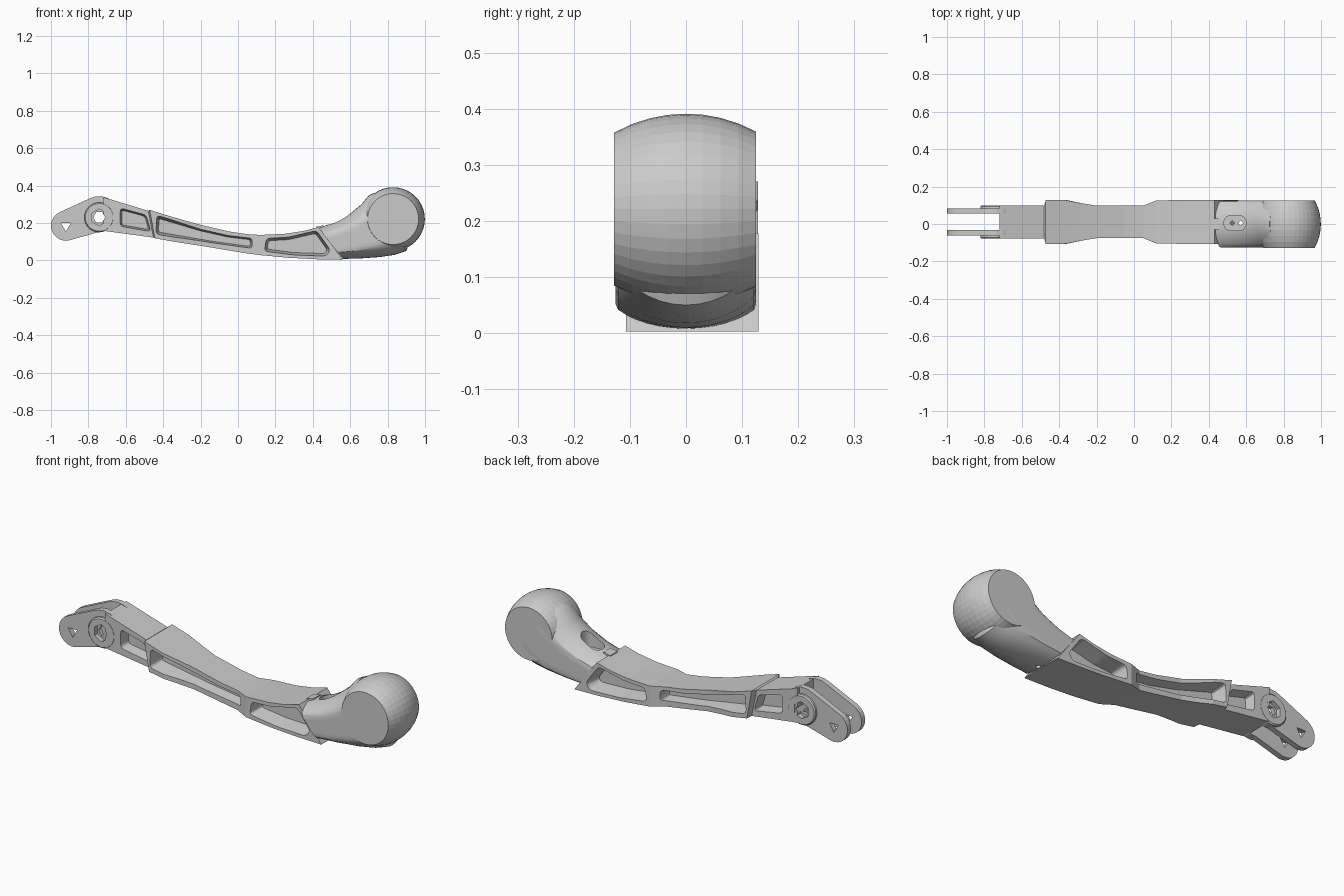
import bpy, bmesh
from math import sin, cos, pi, radians
from mathutils import Vector

if "Cube" in bpy.data.objects:
    bpy.data.objects.remove(bpy.data.objects["Cube"])

YC = 0.011  # the lever sits slightly off the handle's centre plane


def loft(name, rings):
    """Skin equal-length closed rings and cap both ends."""
    bm = bmesh.new()
    vs = [[bm.verts.new(p) for p in r] for r in rings]
    n = len(vs[0])
    for a, b in zip(vs, vs[1:]):
        for i in range(n):
            j = (i + 1) % n
            bm.faces.new((a[i], a[j], b[j], b[i]))
    bm.faces.new(vs[0])
    bm.faces.new(vs[-1])
    bmesh.ops.recalc_face_normals(bm, faces=bm.faces)
    me = bpy.data.meshes.new(name)
    bm.to_mesh(me)
    bm.free()
    ob = bpy.data.objects.new(name, me)
    bpy.context.collection.objects.link(ob)
    return ob


def prism(name, pts, y0, y1, pts2=None):
    return loft(name, [[(x, y0, z) for x, z in pts], [(x, y1, z) for x, z in pts2 or pts]])


def circle(cx, cz, r, n, a0=0.0):
    return [(cx + r * cos(a0 + 2 * pi * i / n), cz + r * sin(a0 + 2 * pi * i / n)) for i in range(n)]


def inset(pts, d):
    """Mitred inward offset of a clockwise polygon."""
    out = []
    for i, p in enumerate(pts):
        p, a, b = Vector(p), Vector(pts[i - 1]), Vector(pts[(i + 1) % len(pts)])
        u, v = (p - a).normalized(), (b - p).normalized()
        n1, n2 = Vector((u.y, -u.x)), Vector((v.y, -v.x))
        out.append(p + (n1 + n2) * d / (1 + n1.dot(n2)))
    return out


def rounded(pts, r):
    """Replace each corner by a short curve."""
    out = []
    for i, p in enumerate(pts):
        p, a, b = Vector(p), Vector(pts[i - 1]), Vector(pts[(i + 1) % len(pts)])
        s, e = p + (a - p).normalized() * r, p + (b - p).normalized() * r
        for t in (0, 0.33, 0.67, 1):
            out.append(s * (1 - t) ** 2 + p * 2 * t * (1 - t) + e * t * t)
    return out


def cut(ob, cutters):
    for c in cutters:
        c.hide_render = True
        m = ob.modifiers.new("cut", 'BOOLEAN')
        m.operation, m.solver, m.object = 'DIFFERENCE', 'EXACT', c
        bpy.context.view_layer.objects.active = ob
        bpy.ops.object.modifier_apply(modifier=m.name)


# Lever arm: stations of top x, top z, bottom x, bottom z, half width
stations = [
    (-.72, .338, -.72, .158, .088), (-.48, .265, -.452, .122, .088),
    (-.472, .270, -.444, .118, .117), (-.37, .238, -.36, .103, .117),
    (-.28, .212, -.28, .090, .100), (-.20, .190, -.20, .078, .087),
    (-.05, .155, -.05, .053, .087), (.05, .140, .05, .037, .087),
    (.12, .136, .12, .028, .115), (.25, .142, .27, .014, .117),
    (.35, .157, .42, .006, .118), (.43, .178, .56, .003, .118)]
lever = loft("lever_arm", [[(a, YC - h, z), (a, YC + h, z), (c, YC + h, w), (c, YC - h, w)]
                           for a, z, c, w, h in stations])

# Drafted pockets on both sides of the lever
pockets = [
    [(-.635, .287), (-.487, .247), (-.458, .147), (-.635, .178)],
    [(-.435, .242), (-.2, .172), (-.05, .138), (.08, .123), (.08, .058), (-.15, .09), (-.44, .14)],
    [(.15, .118), (.27, .125), (.42, .16), (.495, .055), (.47, .022), (.3, .028), (.14, .048)]]
pocket_cutters = []
for p in pockets:
    outer = rounded(p, .02)
    inner = rounded(inset(p, .014), .014)
    for s in (-1, 1):
        pocket_cutters.append(prism("pocket_cutter", outer, YC + s * .122, YC + s * .034, inner))

# Pivot and tip hole cutters
PX, PZ = -.742, .23
through = prism("pivot_hole_cutter", circle(PX, PZ, .032, 6), -.3, .3)
hexes = [prism("hex_cutter", circle(PX, PZ, .045, 6, pi / 6), YC + s * .065, YC + s * .3) for s in (-1, 1)]
tip_hole = prism("tip_hole_cutter", circle(-.92, .184, .03, 3, -pi / 2), -.3, .3)
cut(lever, pocket_cutters + [through])

# Fork plates and pivot bosses
arc = [(-.92 + .08 * cos(radians(a)), .185 + .08 * sin(radians(a))) for a in range(115, 281, 15)]
outline = arc + [(-.76, .147), (-.71, .16), (-.66, .165), (-.66, .315), (-.70, .335),
                 (-.735, .343), (-.77, .34), (-.80, .328)]
bosses = []
for s, side in ((-1, "front"), (1, "back")):
    fork = prism(side + "_fork_plate", outline, YC + s * .044, YC + s * .073)
    cut(fork, [tip_hole, through] + hexes)
    boss = loft(side + "_pivot_boss", [[(x, YC + s * y, z) for x, z in circle(PX, PZ, r, 28)]
                                       for y, r in ((.044, .08), (.083, .08), (.089, .074))])
    cut(boss, [through] + hexes)

# Handle neck: rounded sections with flattened sides, given by top and bottom points
spine = [(.43, .173, .56, .008), (.52, .205, .65, .010), (.60, .25, .76, .018),
         (.66, .30, .84, .030), (.70, .348, .90, .050), (.725, .36, .912, .082)]
rings = []
for a, z, c, w in spine:
    top, bot = Vector((a, 0, z)), Vector((c, 0, w))
    mid, half = (top + bot) / 2, (top - bot) / 2
    ring = []
    for i in range(40):
        t = 2 * pi * i / 40
        p = mid + half * sin(t)
        p.y = max(-.126, min(.125, .15 * cos(t)))
        ring.append(p)
    rings.append(ring)
neck = loft("handle_neck", rings)

# Obround recess with two small holes on top of the neck
slot = [(.515 + .035 * cos(radians(a)), .005 + .04 * sin(radians(a))) for a in range(90, 271, 20)]
slot += [(.565 + .035 * cos(radians(a)), .005 + .04 * sin(radians(a))) for a in range(-90, 91, 20)]
recess = loft("recess_cutter", [[(x, y, z) for x, y in slot] for z in (.16, .4)])
drills = [loft("drill_cutter", [[(x, y, z) for x, y in circle(cx, .005, .014, 4)] for z in (-.1, .4)])
          for cx in (.525, .57)]
cut(neck, [recess] + drills)

# Tab linking the neck to the lever
tab = prism("neck_tab", [(.42, .165), (.42, .18), (.46, .188), (.46, .165)], -.03, .03)

# Barrel-shaped knob at the handle's end
R = .26
knob = loft("knob", [[(x, y, z) for x, z in circle(.829, .221, .17 - R + (R * R - y * y) ** .5, 40)]
                     for y in [-.128 + .253 * i / 8 for i in range(9)]])

# Smooth shading with crisp edges, then drop the cutters
for o in list(bpy.data.objects):
    if o.hide_render:
        bpy.data.objects.remove(o)
for o in bpy.data.objects:
    o.select_set(o.name in ("handle_neck", "front_pivot_boss", "back_pivot_boss"))
bpy.context.view_layer.objects.active = neck
bpy.ops.object.shade_smooth_by_angle(angle=radians(30))
